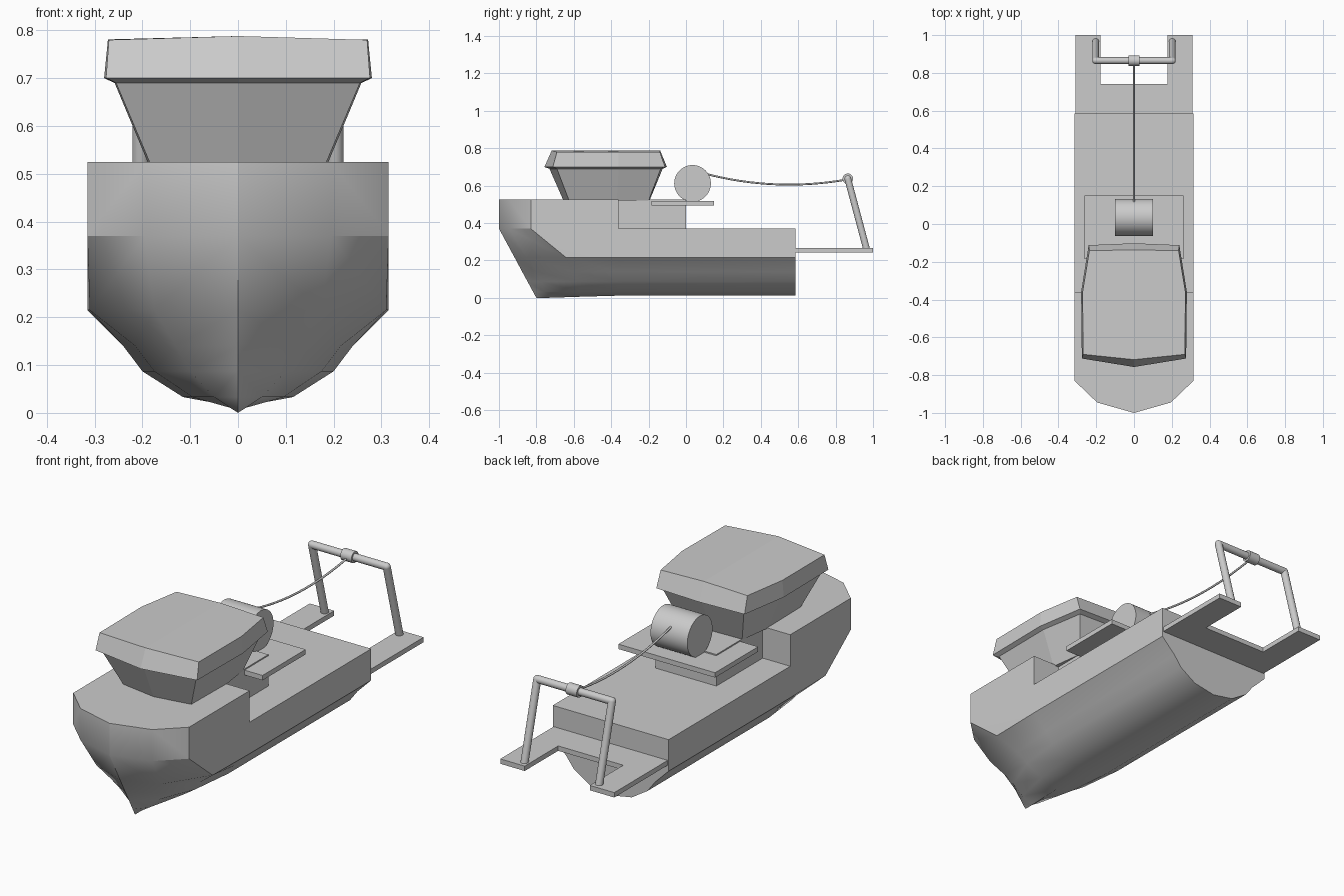
import bpy, bmesh, math
from mathutils import Vector

if "Cube" in bpy.data.objects:
    bpy.data.objects.remove(bpy.data.objects["Cube"])


def mirrored_mesh(name, half_faces):
    """Build faces (lists of points on the +x half), mirror and weld them."""
    bm = bmesh.new()
    for sign in (1, -1):
        for face in half_faces:
            pts = []
            for x, y, z in face:
                p = (x * sign, y, z)
                if p not in pts:
                    pts.append(p)
            if len(pts) > 2:
                bm.faces.new([bm.verts.new(p) for p in pts])
    bmesh.ops.remove_doubles(bm, verts=bm.verts, dist=1e-5)
    bmesh.ops.recalc_face_normals(bm, faces=bm.faces)
    me = bpy.data.meshes.new(name)
    bm.to_mesh(me)
    bm.free()
    ob = bpy.data.objects.new(name, me)
    bpy.context.collection.objects.link(ob)
    return ob


def smooth(ob, angle=35):
    bpy.ops.object.select_all(action='DESELECT')
    ob.select_set(True)
    bpy.context.view_layer.objects.active = ob
    bpy.ops.object.shade_smooth_by_angle(angle=math.radians(angle))


def strip(a, b):
    return [[a[i], a[i + 1], b[i + 1], b[i]] for i in range(len(a) - 1)]


def box(name, x, y0, y1, z0, z1):
    bpy.ops.mesh.primitive_cube_add(size=1, location=(0, (y0 + y1) / 2, (z0 + z1) / 2))
    ob = bpy.context.object
    ob.name = name
    ob.scale = (2 * x, y1 - y0, z1 - z0)


def rod(name, a, b, r, sides=24):
    a, b = Vector(a), Vector(b)
    bpy.ops.mesh.primitive_cylinder_add(vertices=sides, radius=r, depth=(b - a).length,
                                        location=(a + b) / 2)
    ob = bpy.context.object
    ob.name = name
    ob.rotation_euler = (b - a).to_track_quat('Z', 'Y').to_euler()
    smooth(ob)


# Hull: waterlines from deck to keel, each running stem, shoulder, side, step, stern
STEP, STERN = -0.36, 0.585
#          z,   stem y, shoulder x y,  side x y,   midship x
levels = [(.525, -1.0, .195, -.945, .315, -.83, .315),
          (.37, -1.0, .195, -.945, .315, -.83, .315),
          (.215, -.916, .175, -.85, .31, -.64, .315),
          (.14, -.876, .13, -.80, .215, -.60, .24),
          (.087, -.847, .10, -.77, .175, -.58, .20),
          (.033, -.818, .05, -.76, .095, -.57, .115),
          (.0, -.80, 0, -.75, 0, -.57, 0)]
rows = []
for z, sy, hx, hy, dx, dy, mx in levels:
    low = 0.012 if z < 0.01 else z
    rows.append([(0, sy, z), (hx, hy, z), (dx, dy, low * .5 + z * .5),
                 (mx, STEP, low), (mx, STERN, low)])
top = rows[0][:4]
faces = strip(top, rows[1][:4])
for a, b in zip(rows[1:], rows[2:]):
    faces += strip(a, b)
faces.append(top + [(0, STEP, .525)])                                  # foredeck
faces.append([top[3], rows[1][3], (0, STEP, .37), (0, STEP, .525)])    # deck step
faces.append([rows[1][3], rows[1][4], (0, STERN, .37), (0, STEP, .37)])  # main deck
faces.append([(0, STERN, .37)] + [r[4] for r in rows[1:]])             # transom
smooth(mirrored_mesh("hull", faces), 30)

# Wheelhouse with flared walls and overhanging roof band
rings = [[(0, -.655, .52), (.183, -.625, .52), (.187, -.37, .52), (.165, -.2, .52), (0, -.195, .52)],
         [(0, -.73, .69), (.255, -.69, .69), (.258, -.36, .69), (.22, -.135, .69), (0, -.125, .69)],
         [(0, -.757, .70), (.276, -.712, .70), (.28, -.36, .70), (.24, -.112, .70), (0, -.102, .70)],
         [(0, -.718, .788), (.27, -.69, .78), (.272, -.36, .781), (.236, -.14, .78), (0, -.138, .788)]]
faces = [rings[0], rings[-1]]
for a, b in zip(rings, rings[1:]):
    faces += strip(a, b)
mirrored_mesh("wheelhouse", faces)

# Winch pedestal, platform and drum
box("winch_pedestal", .165, STEP, 0, .37, .525)
box("winch_platform", .263, -.185, .15, .495, .519)
rod("winch_drum", (-.1, .035, .612), (.1, .035, .612), .098, 48)

# U-shaped stern platform
u = [(0, STERN), (.31, STERN), (.31, 1.0), (.177, 1.0), (.177, .74), (0, .74)]
lo = [(x, y, .243) for x, y in u]
hi = [(x, y, .267) for x, y in u]
mirrored_mesh("stern_platform", strip(lo, hi) + [lo, hi])

# Stern gantry: legs, rounded corners, crossbar and collar
for s in (1, -1):
    head = (s * .203, .865, .637)
    rod("gantry_leg", (s * .203, .965, .262), head, .018)
    bpy.ops.mesh.primitive_uv_sphere_add(segments=20, ring_count=12, radius=.018, location=head)
    bpy.context.object.name = "gantry_corner"
    smooth(bpy.context.object)
rod("gantry_crossbar", (-.203, .865, .637), (.203, .865, .637), .018)
rod("gantry_collar", (-.03, .865, .637), (.03, .865, .637), .028)

# Sagging tow cable
cu = bpy.data.curves.new("tow_cable", 'CURVE')
cu.dimensions = '3D'
cu.bevel_depth = .005
cu.bevel_resolution = 2
sp = cu.splines.new('POLY')
N = 16
sp.points.add(N)
for i in range(N + 1):
    t = i / N
    sp.points[i].co = (0, .11 + .745 * t, .662 - .03 * t - .16 * t * (1 - t), 1)
bpy.context.collection.objects.link(bpy.data.objects.new("tow_cable", cu))
